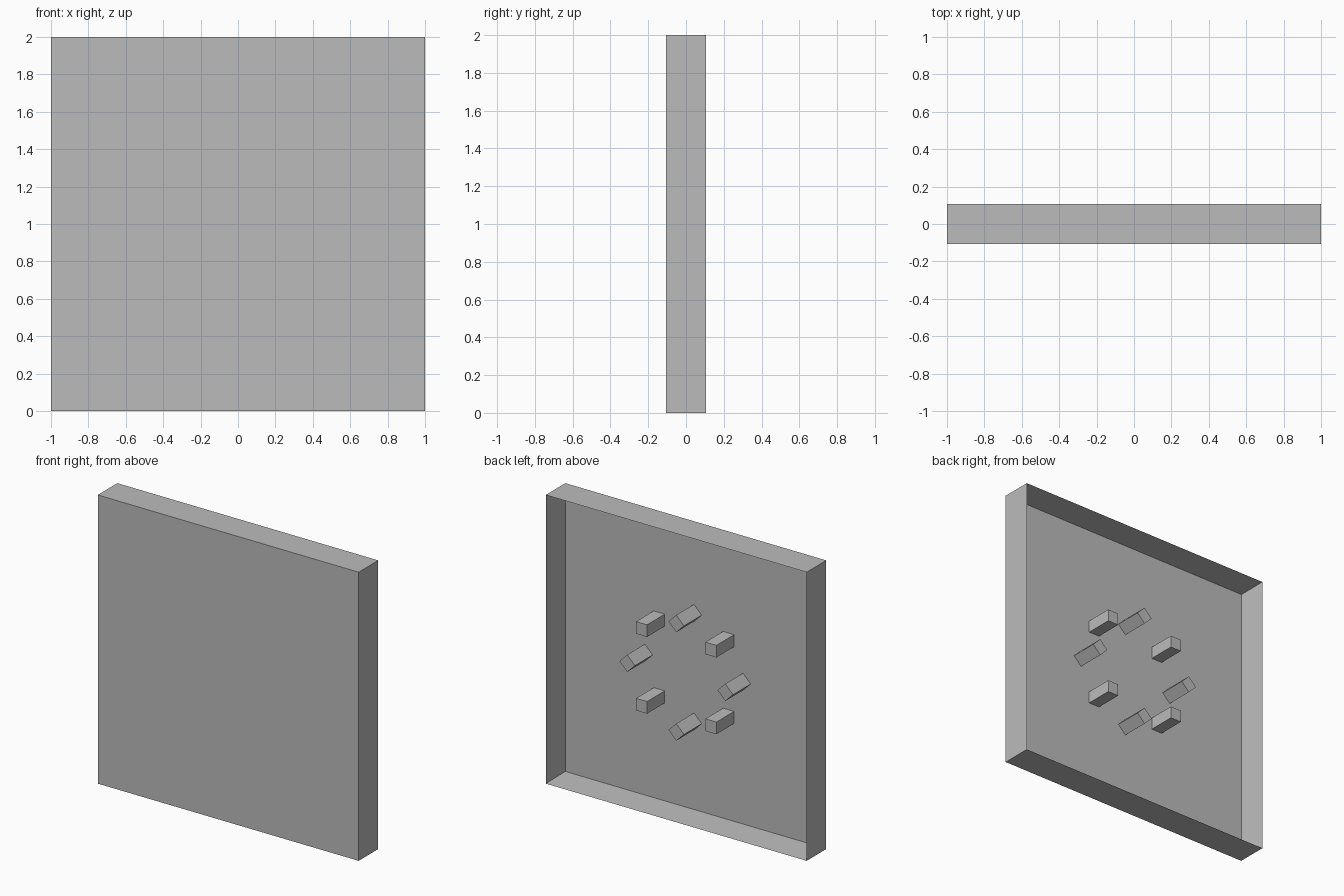
import bpy
import bmesh
from math import radians
from mathutils import Matrix, Vector

cube = bpy.data.objects.get("Cube")
if cube:
    bpy.data.objects.remove(cube, do_unlink=True)

HALF_DEPTH = 0.107   # half of the tray depth
WALL = 0.02          # wall and panel thickness
PEG_SIDE = 0.084
RING_RADIUS = 0.376

grey = bpy.data.materials.new("plain grey")
colour = (0.5, 0.5, 0.5, 1)
grey.diffuse_color = colour
grey.use_nodes = True
grey.node_tree.nodes["Principled BSDF"].inputs["Base Color"].default_value = colour


def add_object(name, bm):
    mesh = bpy.data.meshes.new(name)
    bm.to_mesh(mesh)
    bm.free()
    mesh.materials.append(grey)
    obj = bpy.data.objects.new(name, mesh)
    bpy.context.collection.objects.link(obj)
    return obj


def box(size, matrix):
    bm = bmesh.new()
    bmesh.ops.create_cube(bm, size=1, matrix=matrix @ Matrix.Diagonal((*size, 1)))
    return bm


# Square panel with a rim, open at the back
bm = box((2, 2 * HALF_DEPTH, 2), Matrix.Translation((0, 0, 1)))
back = [f for f in bm.faces if f.normal.y > 0.9]
bmesh.ops.inset_region(bm, faces=back, thickness=WALL)
bmesh.ops.translate(bm, verts=back[0].verts, vec=(0, WALL - 2 * HALF_DEPTH, 0))
add_object("tray", bm)

# Ring of eight square pegs, from the panel to the rim level
peg_length = 2 * HALF_DEPTH - WALL
for i in range(8):
    turn = Matrix.Rotation(radians(45 * i), 4, "Y")
    place = Matrix.Translation((0, WALL / 2, 1)) @ turn
    place = place @ Matrix.Translation(Vector((RING_RADIUS, 0, 0)))
    place = place @ Matrix.Rotation(radians(45), 4, "Y")
    add_object(f"peg_{i + 1}", box((PEG_SIDE, peg_length, PEG_SIDE), place))
